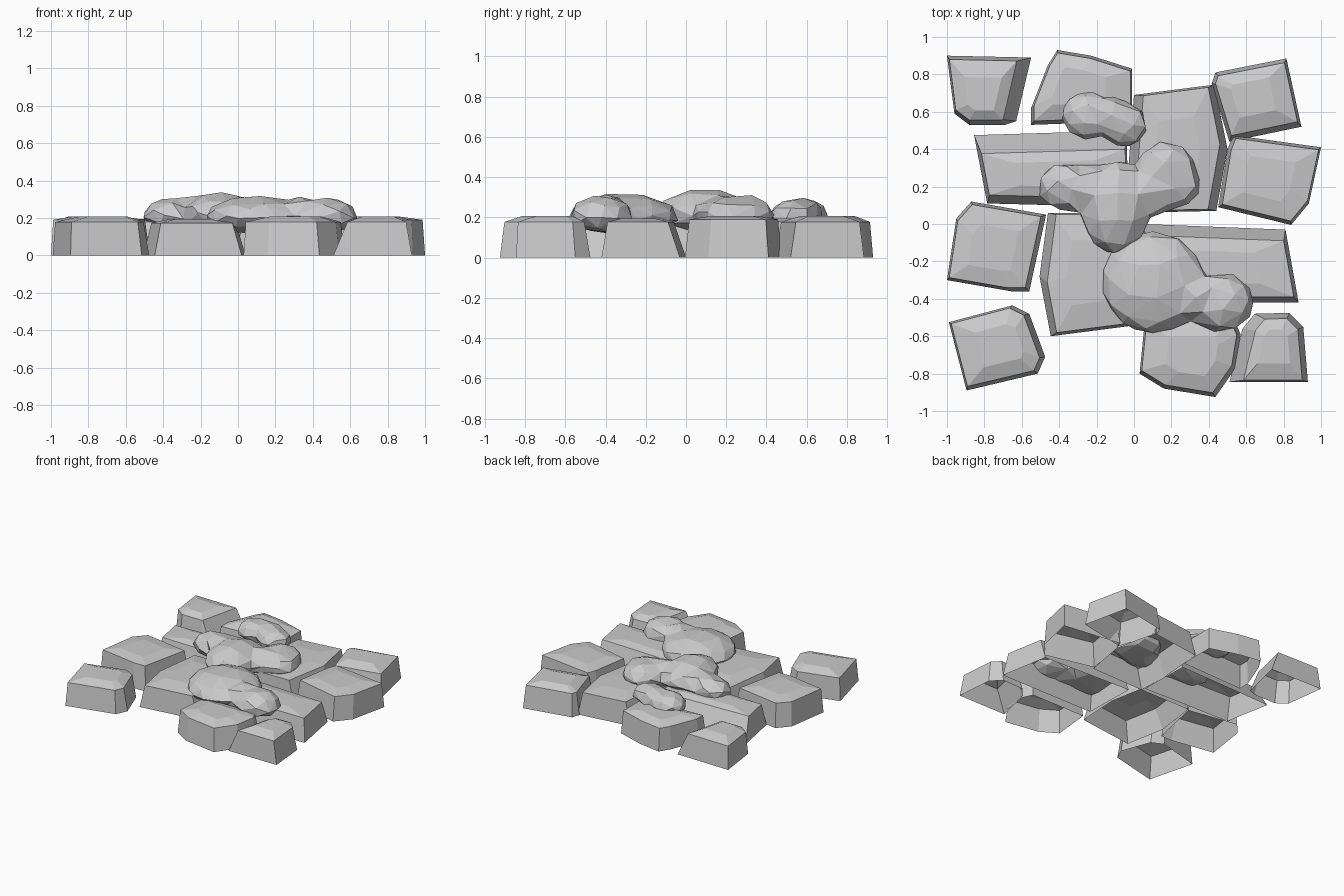
import bpy, bmesh
from mathutils import Vector

if "Cube" in bpy.data.objects:
    bpy.data.objects.remove(bpy.data.objects["Cube"])


def stone(name, base, insets, rim=0.178, crest=0.207, shrink=0.55):
    """Open-bottomed paving stone: base outline, per-edge wall slope, slightly domed top."""
    pts = [Vector(p) for p in base]
    n = len(pts)
    area = sum(pts[i].cross(pts[(i + 1) % n]) for i in range(n))
    if area < 0:                      # make counter-clockwise
        pts.reverse()
        insets = insets[:-1][::-1] + insets[-1:]
    lines = []
    for i in range(n):
        d = (pts[(i + 1) % n] - pts[i]).normalized()
        nrm = Vector((-d.y, d.x))
        lines.append((nrm, nrm.dot(pts[i]) + insets[i]))
    top = []
    for i in range(n):
        (a, da), (b, db) = lines[i - 1], lines[i]
        det = a.cross(b)
        if abs(det) < 0.15:
            top.append(pts[i] + b * insets[i])
        else:
            top.append(Vector(((da * b.y - db * a.y) / det, (a.x * db - b.x * da) / det)))
    centre = sum(top, Vector((0, 0))) / n
    inner = [centre + (p - centre) * shrink for p in top]
    bm = bmesh.new()
    rings = [[bm.verts.new((p.x, p.y, z)) for p in ring]
             for ring, z in ((pts, 0), (top, rim), (inner, crest))]
    for lo, hi in zip(rings, rings[1:]):
        for i in range(n):
            j = (i + 1) % n
            bm.faces.new((lo[i], lo[j], hi[j], hi[i]))
    bm.faces.new(rings[-1])
    me = bpy.data.meshes.new(name)
    bm.to_mesh(me)
    bm.free()
    bpy.context.collection.objects.link(bpy.data.objects.new(name, me))


def boulder(name, lobes, ratio):
    """Faceted rock: ellipsoid lobes (flatter below) fused together, then reduced to facets."""
    bm = bmesh.new()
    for centre, radii in lobes:
        vs = bmesh.ops.create_icosphere(bm, subdivisions=3, radius=1)["verts"]
        for v in vs:
            if v.co.z < 0:
                v.co.z *= 0.7
            v.co = Vector([c + r * k for c, r, k in zip(centre, radii, v.co)])
    me = bpy.data.meshes.new(name)
    bm.to_mesh(me)
    bm.free()
    ob = bpy.data.objects.new(name, me)
    bpy.context.collection.objects.link(ob)
    fuse = ob.modifiers.new("fuse", 'REMESH')
    fuse.mode = 'VOXEL'
    fuse.voxel_size = 0.02
    soft = ob.modifiers.new("soften", 'SMOOTH')
    soft.iterations = 8
    cut = ob.modifiers.new("facets", 'DECIMATE')
    cut.ratio = ratio


# outer stones, left side
stone("back_left_stone", [(-1, .9), (-.55, .89), (-.63, .55), (-.69, .53), (-.88, .53), (-.96, .59)],
      [.02, .07, .03, .025, .02, .01])
stone("left_stone", [(-.87, .12), (-.47, .05), (-.56, -.36), (-.655, -.36), (-1, -.3), (-.95, .03)],
      [.015, .025, .02, .015, .01, .015], rim=.19)
stone("front_left_stone", [(-.65, -.435), (-.56, -.48), (-.475, -.71), (-.515, -.8), (-.895, -.89), (-.99, -.525)],
      [.02, .03, .025, .02, .01, .01])

# outer stones, back and front
stone("back_stone", [(-.41, .93), (-.23, .9), (-.01, .83), (-.01, .55), (-.55, .53), (-.55, .62), (-.46, .85)],
      [.015, .015, .01, .02, .015, .01, .01])
stone("front_stone", [(.06, -.5), (.03, -.8), (.16, -.88), (.435, -.925), (.54, -.775), (.57, -.59), (.53, -.5)],
      [.01, .02, .02, .025, .02, .02, .02])

# outer stones, right side
stone("back_right_stone", [(.435, .81), (.815, .885), (.895, .52), (.51, .44), (.415, .75)],
      [.02, .015, .03, .02, .02])
stone("right_stone", [(.53, .475), (1, .41), (.935, .11), (.84, -.005), (.45, .09), (.5, .4)],
      [.015, .01, .015, .02, .02, .02], rim=.19)
stone("front_right_stone", [(.645, -.48), (.83, -.475), (.905, -.55), (.93, -.845), (.51, -.845), (.58, -.56)],
      [.03, .03, .03, .01, .07, .06])

# four long slabs forming a pinwheel around the centre
stone("back_slab", [(0, .69), (.43, .745), (.5, .4), (.44, .07), (-.02, .06), (-.03, .3)],
      [.01, .035, .045, .01, .05, .05], crest=.195)
stone("front_slab", [(-.46, .06), (-.505, -.28), (-.445, -.6), (.02, -.54), (.04, -.2), (-.01, .06)],
      [.045, .035, .015, .05, .05, .01], rim=.172, crest=.195)
stone("left_slab", [(-.855, .475), (-.04, .5), (-.03, .09), (-.785, .11)],
      [.1, .01, .045, .02], crest=.195)
stone("right_slab", [(.05, .0), (.81, -.03), (.88, -.42), (.06, -.42)],
      [.06, .02, .03, .01], crest=.195)

# boulders resting along the middle
boulder("middle_boulder", [((-.36, .2, .205), (.155, .13, .1)),
                           ((-.22, .18, .21), (.18, .14, .11)),
                           ((-.1, .09, .215), (.19, .25, .125)),
                           ((.08, .18, .205), (.18, .14, .105)),
                           ((.17, .3, .205), (.16, .14, .105)),
                           ((.2, .21, .205), (.16, .13, .1))], .03)
boulder("front_boulder", [((.1, -.31, .2), (.275, .275, .12)),
                          ((.33, -.39, .2), (.16, .14, .11)),
                          ((.47, -.42, .2), (.17, .16, .11))], .025)
boulder("back_boulder", [((-.25, .58, .205), (.14, .13, .09)),
                         ((-.13, .57, .21), (.13, .115, .09)),
                         ((-.05, .53, .205), (.125, .12, .085))], .045)
